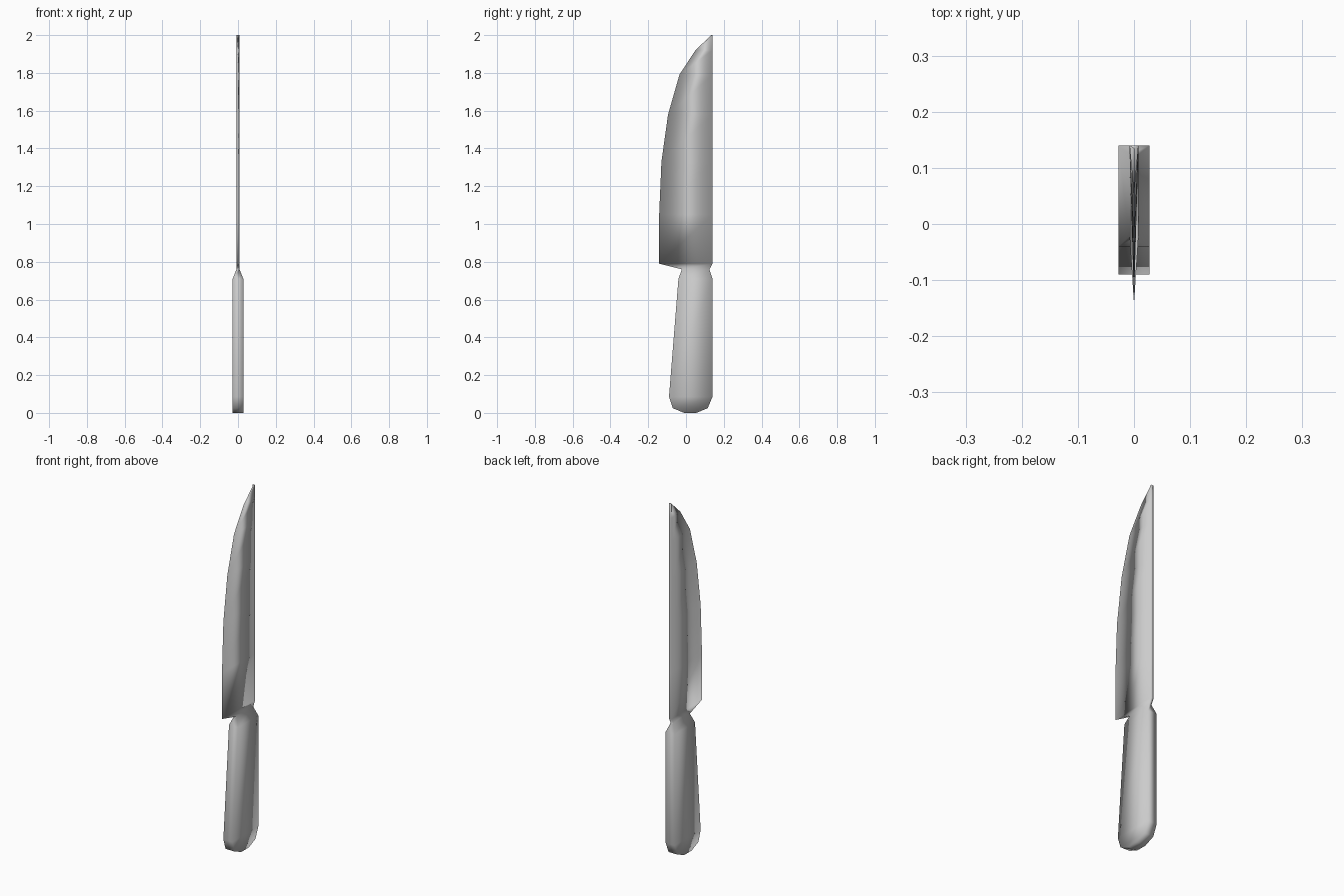
import bpy
import bmesh

cube = bpy.data.objects.get("Cube")
if cube:
    bpy.data.objects.remove(cube, do_unlink=True)

# One plain grey for the whole knife
grey = bpy.data.materials.new("plain_grey")
grey.use_nodes = True
COLOUR = (0.6, 0.6, 0.6, 1)
grey.diffuse_color = COLOUR
grey.node_tree.nodes["Principled BSDF"].inputs["Base Color"].default_value = COLOUR

GRIP, SPINE = 0.028, 0.008

# Handle sections: height, front y, back y, front and back half thickness
handle = [(z, front, back, GRIP, GRIP) for z, front, back in (
    (0, -0.01, 0.055), (0.025, -0.07, 0.115), (0.085, -0.09, 0.14), (0.71, -0.04, 0.14))]
neck = [(0.76, -0.022, 0.124, SPINE, SPINE)]

# Blade sections: wedge from the spine to a sharp curved edge
blade = [(z, front, 0.14, 0, SPINE) for z, front in (
    (0.79, -0.142), (1.05, -0.142), (1.33, -0.13), (1.58, -0.095),
    (1.79, -0.035), (1.92, 0.05), (2, 0.134))]


def loft(name, sections):
    """Skin four-cornered sections into one smooth closed body."""
    bm = bmesh.new()
    rings = [[bm.verts.new(p) for p in (
        (-hf, front, z), (hf, front, z), (hb, back, z), (-hb, back, z))]
        for z, front, back, hf, hb in sections]
    for low, high in zip(rings, rings[1:]):
        for i in range(4):
            j = (i + 1) % 4
            bm.faces.new((low[i], low[j], high[j], high[i]))
    bm.faces.new(rings[0][::-1])
    bm.faces.new(rings[-1])
    bmesh.ops.remove_doubles(bm, verts=bm.verts, dist=0.0001)
    bmesh.ops.recalc_face_normals(bm, faces=bm.faces)
    for face in bm.faces:
        face.smooth = True
    mesh = bpy.data.meshes.new(name)
    bm.to_mesh(mesh)
    bm.free()
    mesh.materials.append(grey)
    obj = bpy.data.objects.new(name, mesh)
    bpy.context.collection.objects.link(obj)
    return obj


# Handle, neck and blade share one continuous skin
loft("knife_handle_and_blade", handle + neck + blade)
